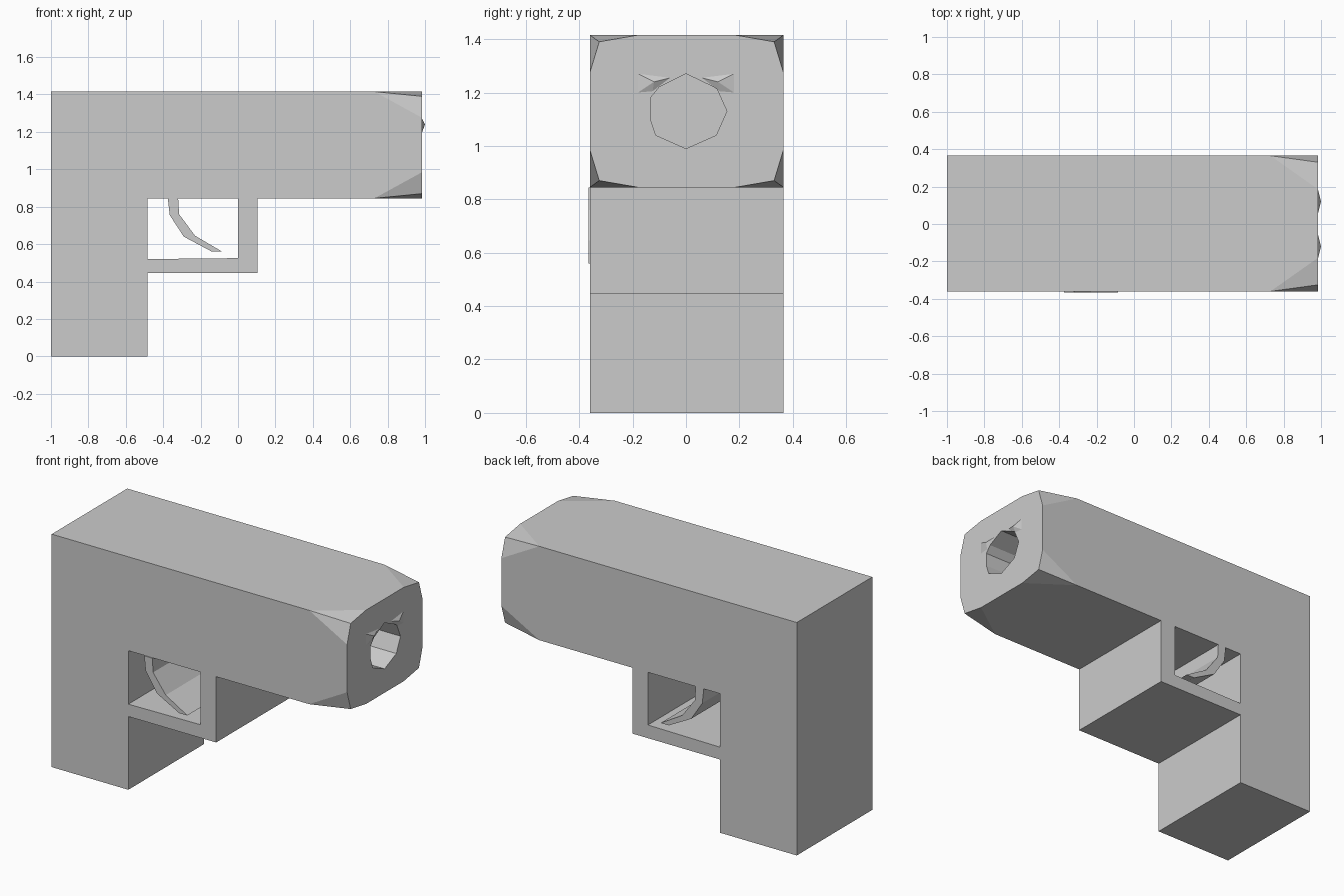
import bpy, bmesh

cube = bpy.data.objects.get("Cube")
if cube:
    bpy.data.objects.remove(cube, do_unlink=True)

grey = bpy.data.materials.new("plain_grey")
grey.use_nodes = True
colour = (0.6, 0.6, 0.6, 1)
grey.diffuse_color = colour
grey.node_tree.nodes["Principled BSDF"].inputs["Base Color"].default_value = colour

BACK, FRONT = 0.365, -0.36
MUZZLE, BOTTOM, TOP = 0.985, 0.845, 1.415


def finish(name, bm):
    bmesh.ops.recalc_face_normals(bm, faces=bm.faces)
    mesh = bpy.data.meshes.new(name)
    bm.to_mesh(mesh)
    bm.free()
    mesh.materials.append(grey)
    obj = bpy.data.objects.new(name, mesh)
    bpy.context.collection.objects.link(obj)
    return obj


def extrude(name, points, vector):
    """Close a planar outline and extrude it along a vector."""
    bm = bmesh.new()
    face = bm.faces.new([bm.verts.new(p) for p in points])
    new = bmesh.ops.extrude_face_region(bm, geom=[face])["geom"]
    verts = [v for v in new if isinstance(v, bmesh.types.BMVert)]
    bmesh.ops.translate(bm, verts=verts, vec=vector)
    return finish(name, bm)


def hull(name, points):
    bm = bmesh.new()
    for p in points:
        bm.verts.new(p)
    bmesh.ops.convex_hull(bm, input=bm.verts)
    bmesh.ops.dissolve_limit(bm, angle_limit=0.01, verts=bm.verts, edges=bm.edges)
    return finish(name, bm)


def side_profile(name, outline, front=FRONT):
    return extrude(name, [(x, front, z) for x, z in outline], (0, BACK - front, 0))


# Barrel block with corners tapering towards the muzzle
points = []
for y, sy in ((FRONT, 1), (BACK, -1)):
    for z, sz in ((BOTTOM, 1), (TOP, -1)):
        points += [(-1, y, z), (0.73, y, z),
                   (MUZZLE, y + sy * 0.18, z),
                   (MUZZLE, y + sy * 0.035, z + sz * 0.025),
                   (MUZZLE, y, z + sz * 0.14)]
barrel = hull("barrel", points)

# Blind bore with an uneven faceted outline
bore = [(0, 1.27), (-0.10, 1.22), (-0.133, 1.18), (-0.133, 1.10), (-0.113, 1.04),
        (0, 0.99), (0.113, 1.04), (0.153, 1.13), (0.115, 1.215)]
cutter = extrude("bore_cutter", [(1.1, y, z) for y, z in bore], (-0.55, 0, 0))
cutter.hide_render = True
cut = barrel.modifiers.new("bore", "BOOLEAN")
cut.operation = "DIFFERENCE"
cut.solver = "EXACT"
cut.object = cutter
bpy.context.view_layer.update()
graph = bpy.context.evaluated_depsgraph_get()
barrel_mesh = bpy.data.meshes.new_from_object(barrel.evaluated_get(graph))
barrel.modifiers.clear()
barrel.data = barrel_mesh
bpy.data.objects.remove(cutter, do_unlink=True)

# Small raised chips beside the bore
for side, label in ((-1, "right"), (1, "left")):
    base = [(0.06, 1.255), (0.18, 1.27), (0.18, 1.2), (0.125, 1.205)]
    hull("muzzle_chip_" + label,
         [(MUZZLE, side * y, z) for y, z in base] + [(1, side * 0.12, 1.24)])

# Grip, guard and trigger
side_profile("grip", [(-1, 0), (-0.485, 0), (-0.485, BOTTOM), (-1, BOTTOM)])
side_profile("trigger_guard", [(-0.485, 0.445), (0.105, 0.445), (0.105, BOTTOM),
                               (0, BOTTOM), (0, 0.525), (-0.485, 0.52)])
side_profile("trigger", [(-0.375, BOTTOM), (-0.365, 0.755), (-0.29, 0.64),
                         (-0.14, 0.56), (-0.085, 0.56), (-0.23, 0.645),
                         (-0.315, 0.76), (-0.32, BOTTOM)], FRONT - 0.005)
